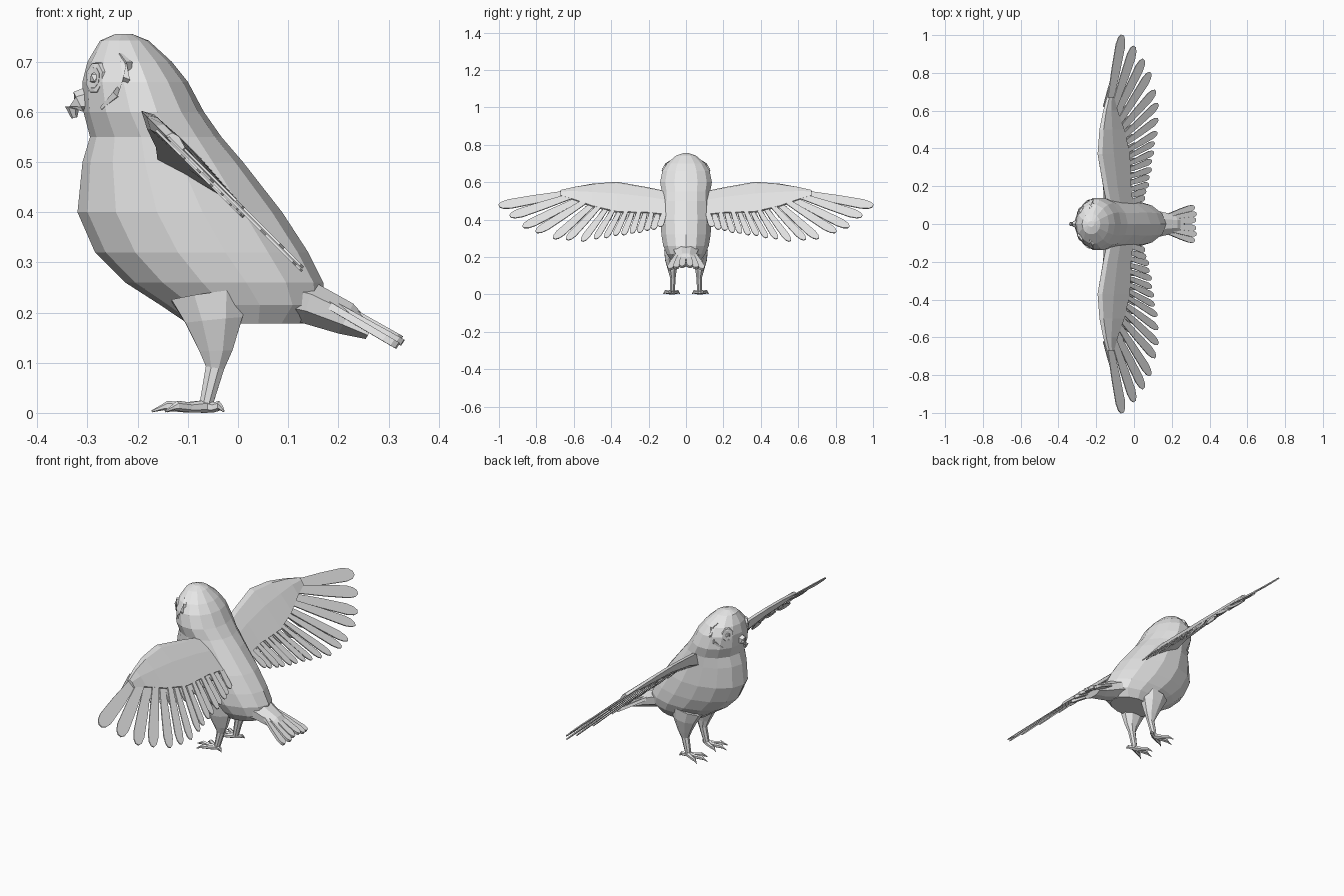
import bpy, bmesh, math
from mathutils import Vector as V

if "Cube" in bpy.data.objects:
    bpy.data.objects.remove(bpy.data.objects["Cube"])

grey = bpy.data.materials.new("plain grey")
grey.diffuse_color = (0.8, 0.8, 0.8, 1)
grey.use_nodes = True
grey.node_tree.nodes["Principled BSDF"].inputs["Base Color"].default_value = grey.diffuse_color


def finish(name, bm, mirror=False):
    bmesh.ops.recalc_face_normals(bm, faces=bm.faces[:])
    me = bpy.data.meshes.new(name)
    bm.to_mesh(me)
    bm.free()
    me.materials.append(grey)
    ob = bpy.data.objects.new(name, me)
    bpy.context.collection.objects.link(ob)
    if mirror:
        m = ob.modifiers.new("mirror", 'MIRROR')
        m.use_axis = (False, True, False)
        m.use_mirror_merge = False
    return ob


def skin(bm, rings):
    """Join rings of points into a closed skin."""
    rows = [[bm.verts.new(p) for p in r] for r in rings]
    n = len(rows[0])
    for a, b in zip(rows, rows[1:]):
        for i in range(n):
            j = (i + 1) % n
            bm.faces.new((a[i], a[j], b[j], b[i]))
    bm.faces.new(rows[0])
    bm.faces.new(rows[-1])


def loft(bm, sections, sides=6):
    """Tube through (point, half width, half height) sections."""
    pts = [V(s[0]) for s in sections]
    rings = []
    for k, (p, rw, rh) in enumerate(sections):
        t = (pts[min(k + 1, len(pts) - 1)] - pts[max(k - 1, 0)]).normalized()
        ref = V((0, 0, 1)) if abs(t.z) < 0.9 else V((1, 0, 0))
        side = ref.cross(t).normalized()
        up = t.cross(side)
        rings.append([pts[k] + side * rw * math.cos(a) + up * rh * math.sin(a)
                      for a in (2 * math.pi * (i + .5) / sides for i in range(sides))])
    skin(bm, rings)


def feather(bm, base, tip, width, normal, thick):
    """Flat blade with a rounded tip."""
    base, tip = V(base), V(tip)
    side = (tip - base).cross(normal).normalized() * width / 2
    prof = [(0, .55), (.5, .9), (.85, 1), (.95, .75), (1, .3)]
    edge = [base.lerp(tip, t) + side * w for t, w in prof]
    edge += [base.lerp(tip, t) - side * w for t, w in reversed(prof)]
    skin(bm, [[p + normal * o for p in edge] for o in (-thick / 2, thick / 2)])


# Body and head: z, front x, back x, half width
BODY = [(.755, -.245, -.21, .015), (.742, -.275, -.178, .055), (.70, -.30, -.132, .105),
        (.66, -.31, -.10, .13), (.60, -.308, -.068, .142), (.55, -.295, -.033, .133),
        (.50, -.31, .01, .135), (.40, -.32, .088, .14), (.32, -.285, .14, .135),
        (.26, -.225, .17, .125), (.215, -.155, .17, .105), (.178, -.10, .13, .08)]
bm = bmesh.new()
rings = []
for z, xf, xb, w in BODY:
    c, a = (xf + xb) / 2, (xb - xf) / 2
    rings.append([V((c - a * math.cos(t), w * math.sin(t), z))
                  for t in (math.tau * i / 14 for i in range(14))])
skin(bm, rings)
finish("body", bm)


def on_body(x, z, out=0.0):
    """Point on the +y skin of the body."""
    for (z1, f1, b1, w1), (z0, f0, b0, w0) in zip(BODY, BODY[1:]):
        if z0 <= z <= z1:
            k = (z - z0) / (z1 - z0)
            f, b, w = f0 + (f1 - f0) * k, b0 + (b1 - b0) * k, w0 + (w1 - w0) * k
            u = (x - (f + b) / 2) / ((b - f) / 2)
            return V((x, w * math.sqrt(max(0, 1 - u * u)) + out, z))


# Face: beak, eyes with rims, raised edge of the facial disc
bm = bmesh.new()
loft(bm, [((-.295, 0, .625), .022, .026), ((-.318, 0, .62), .018, .022),
          ((-.331, 0, .607), .012, .014), ((-.326, 0, .588), .004, .006)])
finish("beak", bm)

eye = on_body(-.286, .668)
out = V((-.77, .62, .08)).normalized()
bm = bmesh.new()
loft(bm, [(eye - out * .012, .03, .034), (eye + out * .001, .027, .031),
          (eye + out * .003, .019, .022), (eye - out * .003, .016, .018)], 8)
finish("eye_rim", bm, True)
bm = bmesh.new()
bmesh.ops.create_icosphere(bm, subdivisions=1, radius=.015)
bmesh.ops.translate(bm, verts=bm.verts[:], vec=eye - out * .005)
finish("eye", bm, True)

bm = bmesh.new()
disc = [(-.235, .715), (-.218, .695), (-.222, .665), (-.242, .635), (-.272, .607)]
loft(bm, [(on_body(x, z, -.003), r, r) for (x, z), r in zip(disc, (.004, .009, .01, .009, .004))], 4)
finish("facial_disc_edge", bm, True)

# Wings lie in one sloping plane: y outwards, s down and back
NORMAL = V((1, 0, 1)).normalized()


def wing(y, s, off=0.0):
    return V((-.19 + s, y, .605 - s)) + NORMAL * off


# Wing arm: y, leading s, trailing s, depth below
ARM = [(.07, .05, .19, .055), (.13, .045, .178, .05), (.2, .03, .17, .035), (.37, 0, .165, .022),
       (.5, .01, .135, .018), (.6, .03, .10, .012), (.67, .05, .08, .004)]
bm = bmesh.new()
rings = []
for y, s0, s1, d in ARM:
    w = s1 - s0
    rings.append([wing(y, s0, -.004), wing(y, s0 + .1 * w, .009), wing(y, s0 + .45 * w, .013),
                  wing(y, s1, .006), wing(y, s1, -.005), wing(y, s0 + .5 * w, -d * .6),
                  wing(y, s0 + .15 * w, -d)])
skin(bm, rings)
finish("wing_arm", bm, True)

# Flight feathers fan from the arm, with a short row beneath
TIPS = [(1, .13), (.94, .19), (.87, .243), (.80, .275), (.705, .305), (.635, .315), (.555, .318),
        (.485, .31), (.43, .30), (.38, .292), (.335, .285), (.29, .28), (.25, .272), (.21, .265),
        (.175, .255), (.14, .245)]
flight, under = bmesh.new(), bmesh.new()
for i, (y, s) in enumerate(TIPS):
    k = i / 15
    by, bs = .62 - .51 * k, min(.06 + .012 * i, .15)
    off = .003 * (1 if i % 2 else -1)
    width = max(.068 - .0045 * i, .034)
    feather(flight, wing(by, bs, off), wing(y, s, off), width, NORMAL, .005)
    q = .38
    feather(under, wing(by, bs - .02, -.009 + off / 2),
            wing(by + (y - by) * q, bs + (s - bs) * q, -.009 + off / 2), .032, NORMAL, .005)
finish("flight_feathers", flight, True)
finish("under_wing_feathers", under, True)

# Tail root and fan
bm = bmesh.new()
loft(bm, [((.05, 0, .24), .095, .05), ((.14, 0, .22), .07, .046),
          ((.215, 0, .188), .052, .036), ((.262, 0, .16), .055, .016)], 8)
finish("tail_root", bm)
bm = bmesh.new()
tail_up = V((.55, 0, .83)).normalized()
for by, y, x, z in [(.01, .022, .325, .147), (.025, .055, .328, .14), (.04, .09, .318, .134)]:
    feather(bm, (.17, by, z + .087), (x, y, z), .034, tail_up, .014)
finish("tail_feathers", bm, True)

# Legs, narrowing from thigh to ankle
bm = bmesh.new()
loft(bm, [((-.055, .07, .235), .05, .085), ((-.048, .075, .185), .04, .062),
          ((-.044, .073, .125), .024, .036), ((-.046, .07, .09), .016, .02),
          ((-.064, .073, .015), .014, .014)], 8)
finish("leg", bm, True)

# Feet: three front toes and one back toe, each ending in a claw
bm = bmesh.new()
ankle = V((-.062, .075, .013))
for x, y in [(-.172, .075), (-.145, .122), (-.142, .032), (-.028, .092)]:
    tip = V((x, y, .003))
    mid, knuckle = ankle.lerp(tip, .4), ankle.lerp(tip, .72)
    mid.z, knuckle.z = .011, .014
    loft(bm, [(ankle, .013, .013), (mid, .009, .01), (knuckle, .009, .01),
              (ankle.lerp(tip, .8) + V((0, 0, .006)), .005, .006), (tip, .001, .002)])
finish("foot", bm, True)
